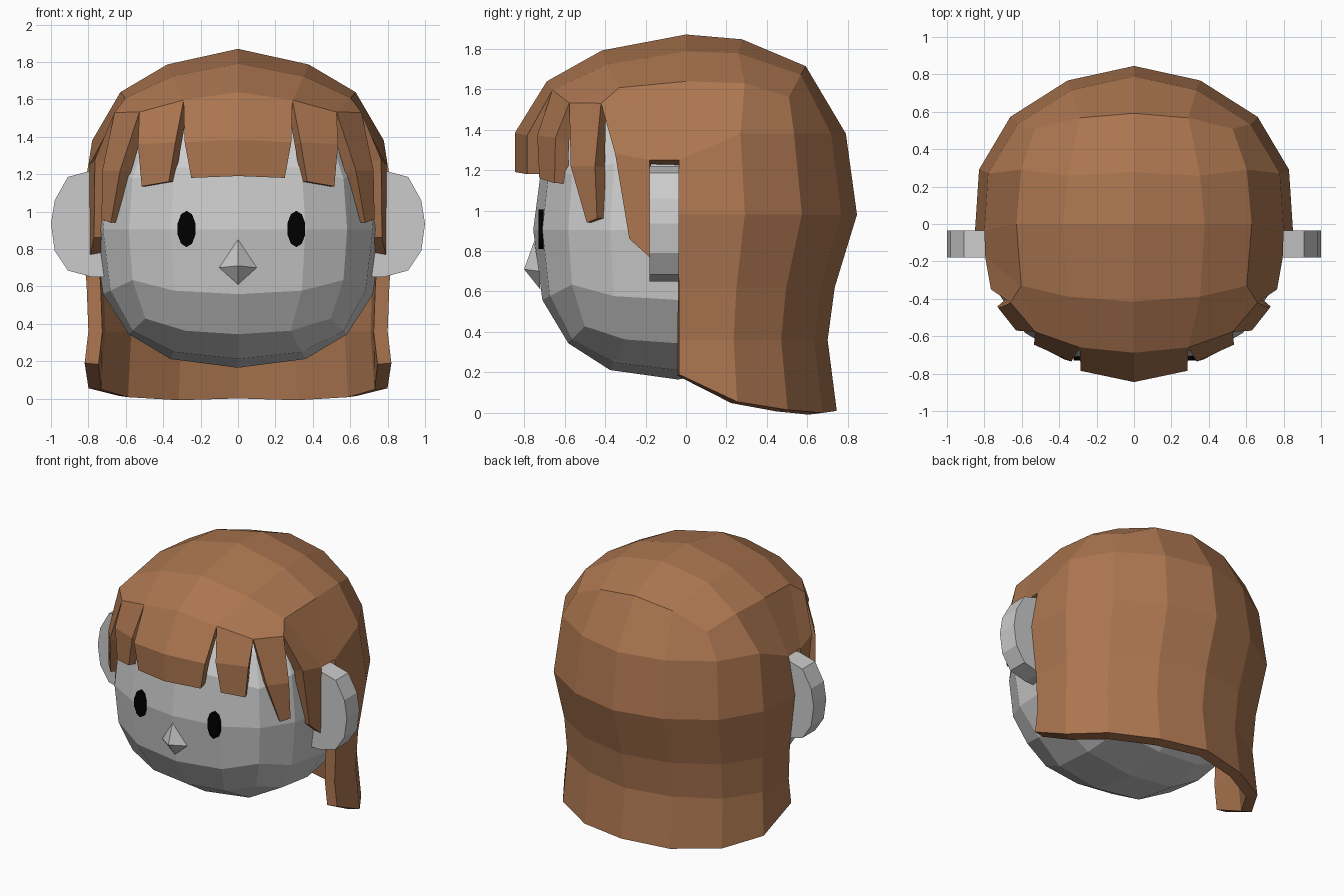
import bpy, bmesh
from math import sin, cos, pi
from mathutils import Vector

if "Cube" in bpy.data.objects:
    bpy.data.objects.remove(bpy.data.objects["Cube"])


def finish(name, bm, mat=None, mirror=False, thick=0):
    me = bpy.data.meshes.new(name)
    bm.to_mesh(me)
    bm.free()
    ob = bpy.data.objects.new(name, me)
    bpy.context.collection.objects.link(ob)
    if mat:
        me.materials.append(mat)
    if mirror:
        m = ob.modifiers.new("mirror", 'MIRROR')
        m.merge_threshold = 0.002
    if thick:
        s = ob.modifiers.new("thickness", 'SOLIDIFY')
        s.thickness = thick
        s.offset = -1
    return ob


def material(name, col):
    m = bpy.data.materials.new(name)
    m.diffuse_color = (*col, 1)
    m.use_nodes = True
    m.node_tree.nodes["Principled BSDF"].inputs["Base Color"].default_value = m.diffuse_color
    return m


def round_cube(x, y, z, p):
    """Push a point of a cube onto a slightly boxy unit sphere."""
    n = (abs(x) ** p + abs(y) ** p + abs(z) ** p) ** (1 / p)
    return Vector((x / n, y / n, z / n))


def prism(name, pts, y0, y1, mat=None, mirror=False):
    """Extrude an (x, z) outline along y."""
    bm = bmesh.new()
    f = bm.faces.new([bm.verts.new((x, y0, z)) for x, z in pts])
    r = bmesh.ops.extrude_face_region(bm, geom=[f])
    for v in r['geom']:
        if isinstance(v, bmesh.types.BMVert):
            v.co.y = y1
    bmesh.ops.recalc_face_normals(bm, faces=bm.faces)
    return finish(name, bm, mat, mirror)


brown = material("hair_brown", (0.41, 0.18, 0.08))
black = material("eye_black", (0.0, 0.0, 0.0))

# Head: rounded subdivided cube
bm = bmesh.new()
bmesh.ops.create_cube(bm, size=2)
bmesh.ops.subdivide_edges(bm, edges=bm.edges[:], cuts=3, use_grid_fill=True)
for v in bm.verts:
    d = round_cube(*v.co, 2.5)
    v.co = (d.x * 0.77, d.y * (0.715 if d.y < 0 else 0.64) - 0.04, 0.905 + d.z * 0.74)
finish("head", bm)

# Nose: small four-sided wedge
bm = bmesh.new()
tip = bm.verts.new((0, -0.8, 0.71))
base = [bm.verts.new(c) for c in
        ((0, -0.75, 0.85), (-0.1, -0.725, 0.70), (0, -0.72, 0.61), (0.1, -0.725, 0.70))]
for i in range(4):
    bm.faces.new((tip, base[i], base[(i + 1) % 4]))
bm.faces.new(base[::-1])
bmesh.ops.recalc_face_normals(bm, faces=bm.faces)
finish("nose", bm)

# Eyes
for side, x in (("right", -0.275), ("left", 0.312)):
    prism(side + "_eye", [(x + 0.05 * sin(k * pi / 5), 0.907 + 0.097 * cos(k * pi / 5))
                          for k in range(10)], -0.729, -0.705, black)

# Ears: faceted half discs
prism("ears", [(0.70, 1.22), (0.78, 1.22), (0.91, 1.185), (0.98, 1.06), (1.0, 0.935),
               (0.98, 0.79), (0.91, 0.685), (0.78, 0.65), (0.70, 0.65)],
      -0.18, -0.035, mirror=True)

# Hair: one half shell, mirrored and thickened; the crown is fuller at the back
bm = bmesh.new()
V = lambda *c: bm.verts.new(c)
T = {}
depth = {-2: 0.93, -1: 0.90, 0: 1, 1: 0.60, 2: 0.80}
lift = {-2: 0, -1: -0.01, 0: 0, 1: 0.045, 2: 0.075}
for i in range(3):
    for j in range(-2, 3):
        d = round_cube(i / 2, j / 2, 1, 2.3)
        fy = depth[j]
        dz = lift[j] - (0.015 if i == 1 else 0)
        if i == 2:
            fy, dz = (0.93 if j < 0 else 0.82), lift[j] * 0.4
        T[i, j] = V(d.x * (0.85 if i == 2 else 0.82), d.y * fy, 0.98 + d.z * 0.89 + dz)
for i in range(2):
    for j in range(-2, 2):
        bm.faces.new((T[i, j], T[i + 1, j], T[i + 1, j + 1], T[i, j + 1]))

# Back hair: rings hanging from the rear half of the crown rim, a bit boxy in plan
rim = [T[2, 0], T[2, 1], T[2, 2], T[1, 2], T[0, 2]]
hem = (0.19, 0.055, 0.015, 0.0, 0.01)
widen = (1, 1.055, 1.10, 1.09, 0)
rings = [rim]
for z, rx, ry in ((1.38, 0.80, 0.79), (0.98, 0.85, 0.845), (0.62, 0.81, 0.735),
                  (0.36, 0.80, 0.70), (None, 0.82, 0.745)):
    row = []
    for k in range(5):
        a = k * pi / 8
        h = hem[k] if z is None else z
        if z == 1.38 and k == 0:
            h = 1.25
        row.append(V(rx * cos(a) * widen[k], ry * sin(a) - 0.035 * cos(a), h))
    rings.append(row)
for a, b in zip(rings, rings[1:]):
    for k in range(4):
        bm.faces.new((a[k], a[k + 1], b[k + 1], b[k]))

# Centre fringe
corner = T[2, -2]
m0, m1 = V(0, -0.845, 1.385), V(0.285, -0.785, 1.37)
bm.faces.new((T[0, -2], m0, m1, T[1, -2]))
bm.faces.new((m0, V(0, -0.845, 1.19), V(0.25, -0.785, 1.18), m1))

# Outer fringe lock
s0, s1 = V(0.335, -0.735, 1.37), V(0.535, -0.645, 1.36)
bm.faces.new((T[1, -2], s0, s1, corner))
bm.faces.new((s0, V(0.37, -0.725, 1.16), V(0.515, -0.65, 1.135), s1))

# Temple lock
notch = V(0.66, -0.42, 1.53)
t0, t1 = V(0.63, -0.57, 1.22), V(0.725, -0.45, 1.22)
bm.faces.new((corner, notch, T[2, -1]))
bm.faces.new((corner, t0, t1, notch))
bm.faces.new((t0, V(0.68, -0.49, 0.94), V(0.73, -0.44, 0.96), t1))

# Sideburn lock in front of the ear
e0, e1 = V(0.765, -0.35, 1.28), V(0.795, -0.18, 1.25)
bm.faces.new((T[2, -1], notch, e0, e1))
bm.faces.new((T[2, -1], e1, rings[1][0], T[2, 0]))
bm.faces.new((e0, V(0.77, -0.28, 0.86), V(0.79, -0.18, 0.77), e1))

bmesh.ops.recalc_face_normals(bm, faces=bm.faces)
bm.faces.ensure_lookup_table()
if bm.faces[0].normal.z < 0:
    bmesh.ops.reverse_faces(bm, faces=bm.faces)
finish("hair", bm, brown, mirror=True, thick=0.075)
